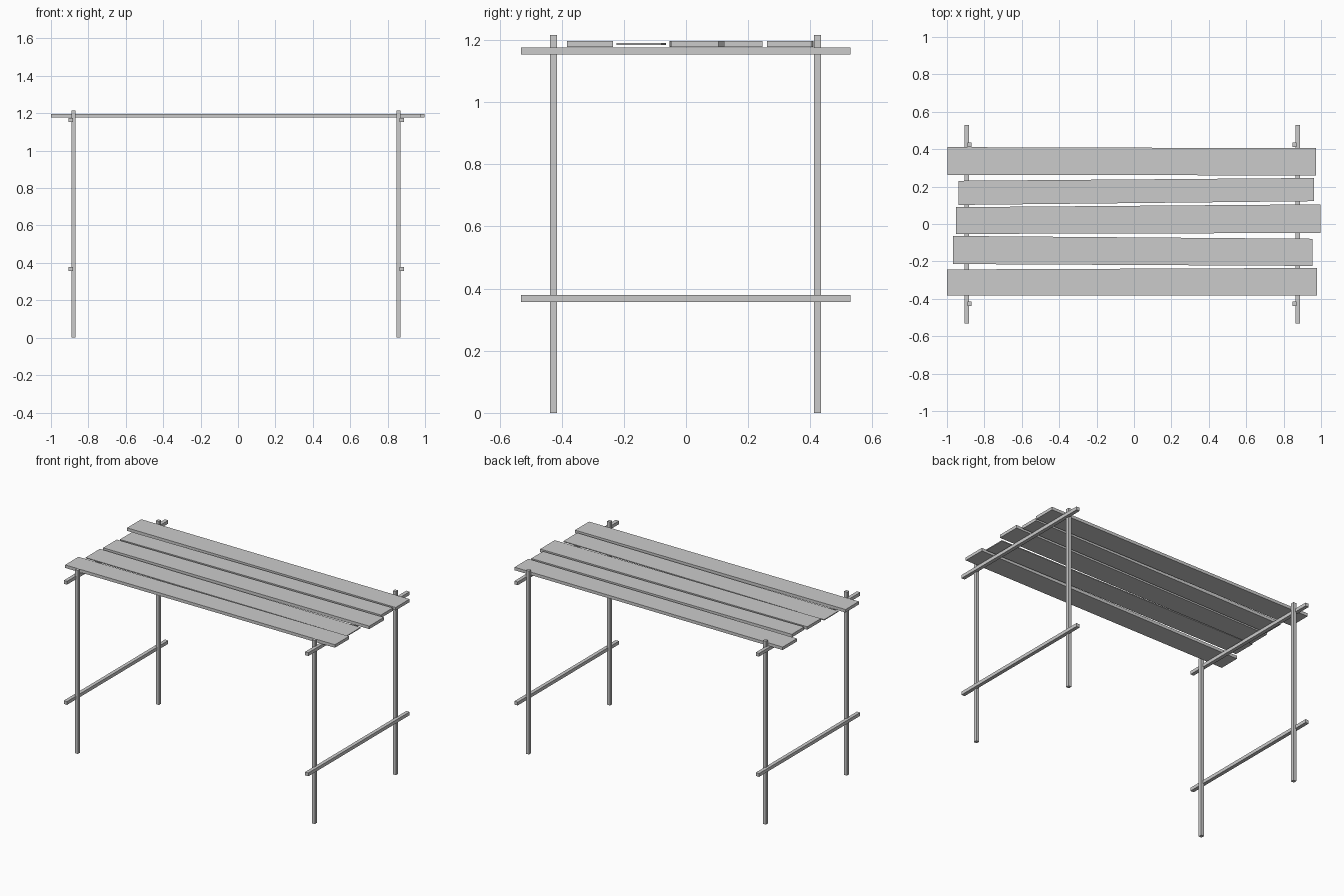
import bpy, bmesh

if "Cube" in bpy.data.objects:
    bpy.data.objects.remove(bpy.data.objects["Cube"])


def prism(name, outline, z0, z1):
    """Extrude a flat plan outline (counter-clockwise) from z0 up to z1."""
    bm = bmesh.new()
    face = bm.faces.new([bm.verts.new((x, y, z0)) for x, y in outline])
    ext = bmesh.ops.extrude_face_region(bm, geom=[face])
    top = [v for v in ext["geom"] if isinstance(v, bmesh.types.BMVert)]
    bmesh.ops.translate(bm, vec=(0, 0, z1 - z0), verts=top)
    bmesh.ops.recalc_face_normals(bm, faces=bm.faces)
    mesh = bpy.data.meshes.new(name)
    bm.to_mesh(mesh)
    bm.free()
    obj = bpy.data.objects.new(name, mesh)
    bpy.context.collection.objects.link(obj)
    return obj


def box(name, x0, x1, y0, y1, z0, z1):
    return prism(name, [(x0, y0), (x1, y0), (x1, y1), (x0, y1)], z0, z1)


# End frames: two posts with two rails fixed to their outer faces
for side, leg_x, rail_x in (("left", -0.879, -0.894), ("right", 0.859, 0.876)):
    for end, y in (("front", -0.427), ("back", 0.423)):
        box(f"{end}_{side}_leg", leg_x - 0.011, leg_x + 0.011,
            y - 0.0115, y + 0.0115, 0, 1.216)
    for level, z in (("lower", 0.368), ("upper", 1.165)):
        box(f"{side}_{level}_rail", rail_x - 0.012, rail_x + 0.012,
            -0.531, 0.529, z - 0.011, z + 0.011)

# Uneven boards: left x, right x, left y range, right y range, z range
boards = [
    (-1.000, 0.979, -0.383, -0.243, -0.383, -0.235, 1.177, 1.197),
    (-0.968, 0.955, -0.214, -0.064, -0.224, -0.079, 1.184, 1.190),
    (-0.952, 0.996, -0.053, 0.090, -0.048, 0.105, 1.177, 1.197),
    (-0.938, 0.963, 0.102, 0.231, 0.122, 0.246, 1.177, 1.197),
    (-0.997, 0.974, 0.262, 0.411, 0.260, 0.405, 1.177, 1.197),
]
for i, (xl, xr, l0, l1, r0, r1, z0, z1) in enumerate(boards, 1):
    prism(f"top_board_{i}", [(xl, l0), (xr, r0), (xr, r1), (xl, l1)], z0, z1)
